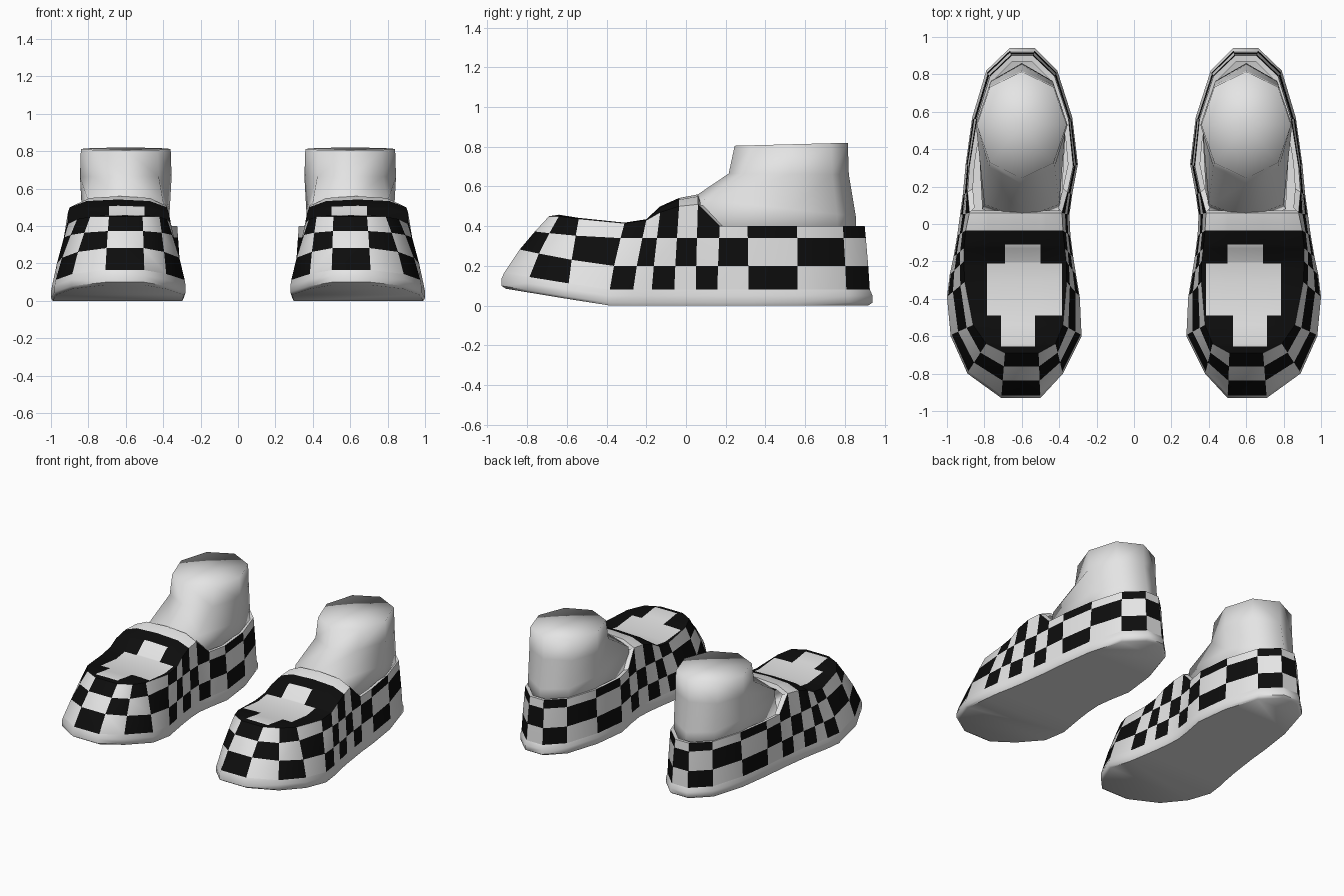
import bpy, bmesh, math
from mathutils import Vector

if "Cube" in bpy.data.objects:
    bpy.data.objects.remove(bpy.data.objects["Cube"])


def material(name, v):
    m = bpy.data.materials.new(name)
    m.diffuse_color = (v, v, v, 1)
    m.use_nodes = True
    m.node_tree.nodes["Principled BSDF"].inputs["Base Color"].default_value = m.diffuse_color
    return m


WHITE = material("off_white", 0.78)
BLACK = material("black", 0.004)
CX = 0.62

# Column edges from toe to heel: base x outer, x inner, y
BASE = [(.71, .50, -.93), (.89, .38, -.80), (.98, .28, -.60), (1.0, .29, -.39),
        (.985, .31, -.27), (.965, .325, -.175), (.945, .34, -.06), (.93, .345, .05),
        (.915, .33, .16), (.90, .30, .32), (.865, .33, .57), (.79, .41, .82),
        (.665, .53, .94)]
# Top edge: x outer, x inner, y, z
TOP = [(.69, .51, -.69, .45), (.79, .42, -.64, .45), (.86, .38, -.54, .437),
       (.905, .36, -.31, .415), (.91, .362, -.20, .43), (.91, .37, -.13, .47),
       (.90, .38, -.035, .50), (.88, .385, .06, .51), (.89, .355, .17, .40),
       (.88, .325, .31, .40), (.84, .35, .56, .40), (.77, .425, .79, .40),
       (.655, .54, .90, .40)]
CROWN = [0, .008, .005, .003, .005, .03, .042, .05]


def sole_z(y):
    return max(0, (-.4 - y) * .16)


def ring(side_a, side_b):
    return list(side_a) + list(side_b)[::-1]


def finish(bm, name, angle=40):
    bmesh.ops.recalc_face_normals(bm, faces=bm.faces)
    me = bpy.data.meshes.new(name)
    bm.to_mesh(me)
    bm.free()
    ob = bpy.data.objects.new(name, me)
    bpy.context.collection.objects.link(ob)
    me.materials.append(WHITE)
    me.materials.append(BLACK)
    bpy.ops.object.select_all(action='DESELECT')
    ob.select_set(True)
    bpy.context.view_layer.objects.active = ob
    bpy.ops.object.shade_smooth_by_angle(angle=math.radians(angle))
    # second shoe of the pair
    ob.modifiers.new("pair", 'MIRROR').use_mirror_merge = False
    return ob


def bridge(bm, a, b):
    n = len(a)
    return [bm.faces.new((a[i], a[(i + 1) % n], b[(i + 1) % n], b[i])) for i in range(n)]


base = ring([Vector((o, y, 0)) for o, i, y in BASE], [Vector((i, y, 0)) for o, i, y in BASE])
top = ring([Vector((o, y, z)) for o, i, y, z in TOP], [Vector((i, y, z)) for o, i, y, z in TOP])
N = len(base)


def scaled(s, dz):
    return [Vector((CX + (p.x - CX) * s, p.y * s, sole_z(p.y) + dz)) for p in base]


# Sole: rounded band and underside
bm = bmesh.new()
bands = [[bm.verts.new(p) for p in scaled(s, dz)]
         for s, dz in ((.975, 0), (1, .015), (1, .05), (.985, .08))]
for a, b in zip(bands, bands[1:]):
    bridge(bm, a, b)
for i in range(N // 2 - 1):
    b = bands[0]
    bm.faces.new((b[i], b[i + 1], b[N - 2 - i], b[N - 1 - i]))
finish(bm, "sole", 50)

# Checked side wall: three rows of alternating cells
bm = bmesh.new()
low = scaled(.985, .08)


def level(row):
    out = []
    for p, q in zip(low, top):
        s = sole_z(p.y)
        z = (p.z, .20 + s, .34 + s * .4, q.z)[row]
        f = max(0, (z - p.z) / (q.z - p.z))
        xy = p.lerp(q, f ** 1.2)
        out.append(bm.verts.new((xy.x, xy.y, z)))
    return out


rows = [level(r) for r in range(4)]
for r in range(3):
    for i, f in enumerate(bridge(bm, rows[r], rows[r + 1])):
        f.material_index = int((i + 1 + r) % 2 == 0)
# Rolled lip and lining around the opening
rim = rows[3][7:N - 7]
inner = [bm.verts.new((.605 + (v.co.x - .605) * .90, .45 + (v.co.y - .45) * .93, v.co.z - .005))
         for v in rim]
deep = [bm.verts.new((v.co.x, v.co.y, .28)) for v in inner]
for a, b in ((rim, inner), (inner, deep)):
    for i in range(len(a) - 1):
        bm.faces.new((a[i], a[i + 1], b[i + 1], b[i]))
finish(bm, "side_wall")

# Vamp: arched rungs from toe to collar, with a pale cross cut into it
bm = bmesh.new()
rungs = []
for k, c in enumerate(CROWN):
    o, n, y, z = TOP[k]
    mid, half = (o + n) / 2, (o - n) / 2
    rungs.append([bm.verts.new((mid + half * u, y, z + c * h))
                  for u, h in ((-1, 0), (-.65, .8), (0, 1), (.65, .8), (1, 0))])
for a, b in zip(rungs, rungs[1:]):
    for i in range(4):
        bm.faces.new((a[i], a[i + 1], b[i + 1], b[i]))
CUTS = [(x, 0) for x in (.385, .50, .53, .69, .71, .785)] + [(y, 1) for y in (-.11, -.21, -.49, -.655)]
for v, axis in CUTS:
    d = Vector((1 - axis, axis, 0))
    bmesh.ops.bisect_plane(bm, geom=bm.verts[:] + bm.edges[:] + bm.faces[:], dist=1e-5,
                           plane_co=d * v, plane_no=d)
CROSS = [(.50, .69, -.21, -.11), (.385, .785, -.49, -.21), (.53, .71, -.655, -.49)]
for f in bm.faces:
    c = f.calc_center_median()
    pale = c.y > -.035 or any(a < c.x < b and s < c.y < t for a, b, s, t in CROSS)
    f.material_index = 0 if pale else 1
# Collar edge turned down into the shoe
tail = [v for v in bm.verts if v.co.y > .059]
tail.sort(key=lambda v: v.co.x)
lip = [bm.verts.new(v.co + Vector((0, .012, -.03))) for v in tail]
for i in range(len(tail) - 1):
    bm.faces.new((tail[i], tail[i + 1], lip[i + 1], lip[i]))
finish(bm, "vamp")

# Ankle and instep: eight-sided, closed at the top
bm = bmesh.new()
# z front, z back, y front, y back, half width, front corner width, front corner y fraction
SECTIONS = [(.33, .33, .00, .86, .235, .90, .85), (.54, .45, .03, .855, .235, .85, .85),
            (.665, .66, .215, .82, .245, .72, .71), (.805, .82, .245, .815, .24, .71, .71)]
loops = []
for zf, zb, yf, yb, rx, cw, cy in SECTIONS:
    ym, ry = .53, yb - .53
    fr = ym - yf
    shape = [(0, -fr), (rx * cw, -fr * cy), (rx, 0), (rx * .71, ry * .71), (0, ry),
             (-rx * .71, ry * .71), (-rx, 0), (-rx * cw, -fr * cy)]
    loops.append([bm.verts.new((.6 + x, ym + y, zf + (zb - zf) * (y + fr) / (fr + ry)))
                  for x, y in shape])
for a, b in zip(loops, loops[1:]):
    bridge(bm, a, b)
tip = bm.verts.new((.6, .53, .805))
for i in range(8):
    bm.faces.new((loops[-1][i], loops[-1][(i + 1) % 8], tip))
bm.faces.new(loops[0][::-1])
finish(bm, "ankle", 120)
